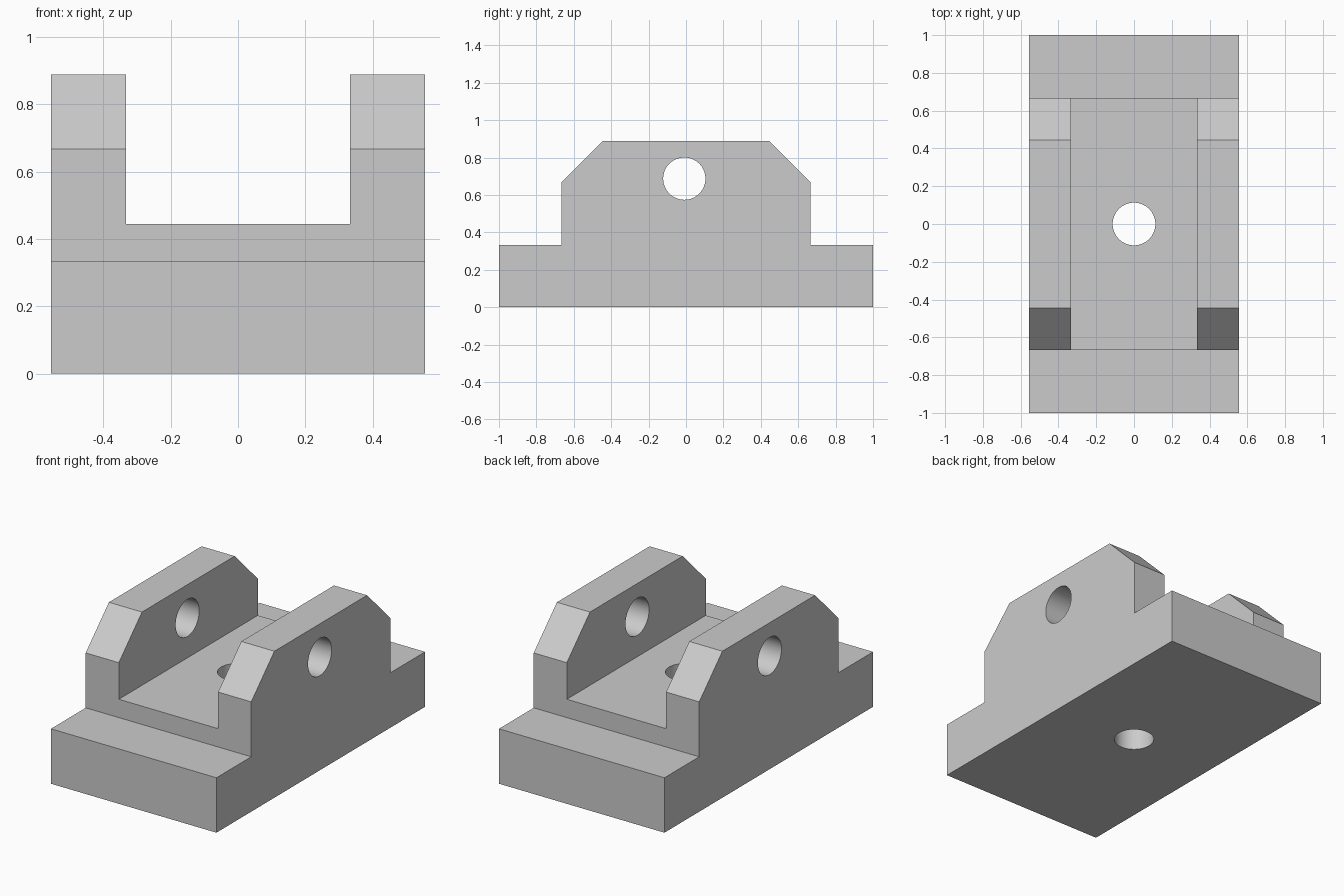
import bpy, bmesh, math
from mathutils import Matrix

if "Cube" in bpy.data.objects:
    bpy.data.objects.remove(bpy.data.objects["Cube"], do_unlink=True)

U = 1 / 9  # design module: every main size is a multiple of it

grey = bpy.data.materials.new("light_grey")
grey.use_nodes = True
colour = (0.6, 0.6, 0.6, 1)
grey.diffuse_color = colour
grey.node_tree.nodes["Principled BSDF"].inputs["Base Color"].default_value = colour


def finish(name, bm):
    bmesh.ops.recalc_face_normals(bm, faces=bm.faces)
    mesh = bpy.data.meshes.new(name)
    bm.to_mesh(mesh)
    bm.free()
    mesh.materials.append(grey)
    obj = bpy.data.objects.new(name, mesh)
    bpy.context.collection.objects.link(obj)
    return obj


def extruded_profile(name, points, half_width):
    bm = bmesh.new()
    face = bm.faces.new([bm.verts.new((-half_width, y, z)) for y, z in points])
    out = bmesh.ops.extrude_face_region(bm, geom=[face])
    verts = [g for g in out["geom"] if isinstance(g, bmesh.types.BMVert)]
    bmesh.ops.translate(bm, verts=verts, vec=(2 * half_width, 0, 0))
    return finish(name, bm)


def cylinder(name, radius, length, matrix):
    bm = bmesh.new()
    bmesh.ops.create_cone(bm, cap_ends=True, segments=64, radius1=radius,
                          radius2=radius, depth=length, matrix=matrix)
    return finish(name, bm)


# Bracket body: stepped, chamfered side outline, mirrored front to back
half = [(9, 0), (9, 3), (6, 3), (6, 6), (4, 8)]
outline = half + [(-y, z) for y, z in reversed(half)]
body = extruded_profile("clevis_bracket", [(y * U, z * U) for y, z in outline], 5 * U)

# Cutters: slot between the lugs, cross pin bore, vertical mounting bore
slot = extruded_profile("slot_cutter",
                        [(-1.2, 4 * U), (1.2, 4 * U), (1.2, 1.2), (-1.2, 1.2)], 3 * U)
pin_bore = cylinder("pin_bore_cutter", 0.113, 2,
                    Matrix.Translation((0, -0.009, 0.687)) @ Matrix.Rotation(math.pi / 2, 4, "Y"))
mount_bore = cylinder("mounting_bore_cutter", 0.113, 2, Matrix.Identity(4))

bpy.context.view_layer.objects.active = body
for cutter in (slot, pin_bore, mount_bore):
    mod = body.modifiers.new(cutter.name, "BOOLEAN")
    mod.operation = "DIFFERENCE"
    mod.solver = "EXACT"
    mod.object = cutter
    bpy.ops.object.modifier_apply(modifier=mod.name)
    bpy.data.objects.remove(cutter, do_unlink=True)

# Smooth bores, crisp edges
bpy.ops.object.select_all(action="DESELECT")
body.select_set(True)
bpy.ops.object.shade_smooth_by_angle(angle=math.radians(30))
